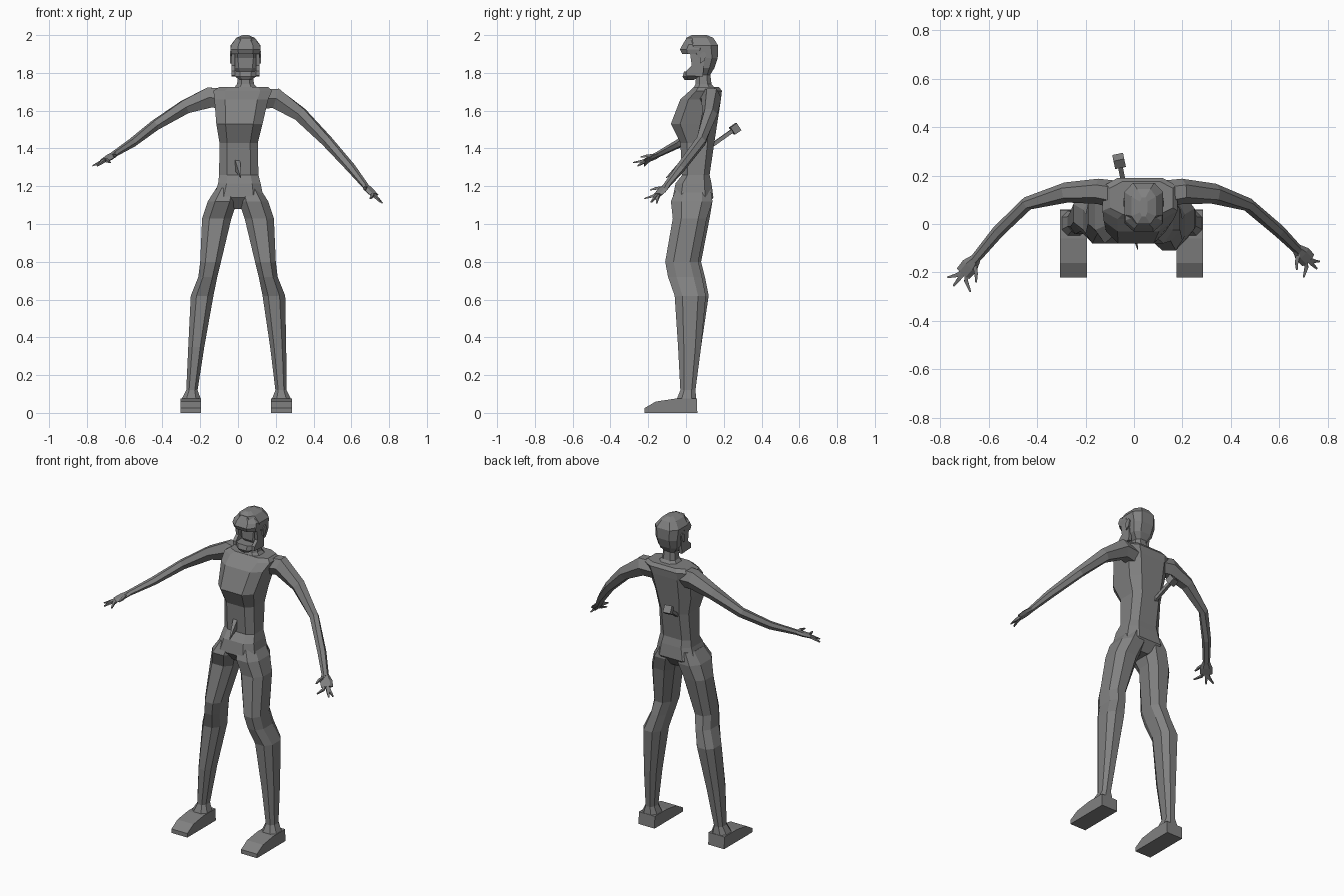
import bpy, bmesh, math
from mathutils import Vector

grey = bpy.data.materials.new("stone grey")
grey.diffuse_color = (0.22, 0.22, 0.22, 1)


def finish(name, bm):
    bmesh.ops.recalc_face_normals(bm, faces=bm.faces)
    me = bpy.data.meshes.new(name)
    bm.to_mesh(me)
    bm.free()
    me.materials.append(grey)
    ob = bpy.data.objects.new(name, me)
    bpy.context.collection.objects.link(ob)
    return ob


def skin(name, rings):
    """Bridge equal-length rings of points and cap both ends."""
    bm = bmesh.new()
    vs = [[bm.verts.new(p) for p in r] for r in rings]
    n = len(vs[0])
    for a, b in zip(vs, vs[1:]):
        for i in range(n):
            j = (i + 1) % n
            bm.faces.new((a[i], a[j], b[j], b[i]))
    bm.faces.new(vs[0])
    bm.faces.new(vs[-1])
    return finish(name, bm)


def level_loft(name, sections, k=0.5):
    """Sections are (z, x0, x1, y0, y1) chamfered rectangles."""
    shape = [(-1, -k), (-k, -1), (k, -1), (1, -k), (1, k), (k, 1), (-k, 1), (-1, k)]
    return skin(name, [[((x0 + x1) / 2 + u * (x1 - x0) / 2,
                         (y0 + y1) / 2 + v * (y1 - y0) / 2, z) for u, v in shape]
                       for z, x0, x1, y0, y1 in sections])


def limb(name, path, sides=6):
    """Path entries are (x, y, z, half height, half width)."""
    pts = [Vector(p[:3]) for p in path]
    rings = []
    for i, (p, e) in enumerate(zip(pts, path)):
        d = (pts[min(i + 1, len(pts) - 1)] - pts[max(i - 1, 0)]).normalized()
        side = d.cross(Vector((0, 0, 1))).normalized()
        up = side.cross(d)
        rings.append([p + up * e[3] * math.cos(t) + side * e[4] * math.sin(t)
                      for t in [math.tau * (s + 0.5) / sides for s in range(sides)]])
    return skin(name, rings)


def extrude_x(name, profile, x0, x1):
    return skin(name, [[(x, y, z) for y, z in profile] for x in (x0, x1)])


# Torso with jutting chest, slim waist and pelvis
level_loft("torso", [
    (1.08, -0.03, 0.05, -0.02, 0.10),
    (1.14, -0.13, 0.135, -0.07, 0.145),
    (1.215, -0.105, 0.12, -0.055, 0.135),
    (1.26, -0.10, 0.108, -0.02, 0.125),
    (1.43, -0.098, 0.105, -0.03, 0.15),
    (1.53, -0.115, 0.13, -0.08, 0.165),
    (1.66, -0.125, 0.16, -0.03, 0.185),
    (1.705, -0.13, 0.18, 0.02, 0.19),
    (1.725, -0.10, 0.16, 0.04, 0.175)], 0.6)

# Neck
level_loft("neck", [
    (1.70, -0.04, 0.12, 0.03, 0.17),
    (1.74, -0.005, 0.085, 0.05, 0.135),
    (1.82, 0.005, 0.075, 0.055, 0.125)])

# Legs and feet
leg = [(1.19, 0.0, 0.115, -0.05, 0.13), (1.12, 0.005, 0.16, -0.08, 0.14),
       (1.03, 0.035, 0.19, -0.07, 0.11), (0.80, 0.09, 0.20, -0.11, 0.065),
       (0.72, 0.11, 0.21, -0.095, 0.085), (0.62, 0.13, 0.25, -0.06, 0.105),
       (0.35, 0.17, 0.255, -0.042, 0.08), (0.12, 0.198, 0.258, -0.03, 0.05),
       (0.07, 0.178, 0.283, -0.05, 0.055)]
sole = [(-0.22, 0), (-0.22, 0.025), (-0.16, 0.06), (-0.06, 0.075),
        (0.057, 0.075), (0.06, 0)]
level_loft("right_leg", leg)
extrude_x("right_foot", sole, 0.175, 0.285)
left = []
for z, a, b, y0, y1 in leg:
    s = max(0, 0.02 * (1 - z / 0.6))          # wider stance at the ankle
    f = 0.03 if 0.6 < z < 1.1 else 0.0        # knee is less bent
    left.append((z, -b - s, -a - s, y0 + f, y1 + f * 0.5))
level_loft("left_leg", left)
extrude_x("left_foot", sole, -0.305, -0.195)

# Arms
limb("right_arm", [
    (0.08, 0.115, 1.66, 0.06, 0.06), (0.20, 0.135, 1.665, 0.062, 0.052),
    (0.33, 0.125, 1.58, 0.042, 0.042), (0.47, 0.08, 1.44, 0.032, 0.028),
    (0.60, -0.03, 1.295, 0.025, 0.026), (0.68, -0.11, 1.195, 0.015, 0.02)])
limb("left_arm", [
    (-0.04, 0.115, 1.66, 0.06, 0.06), (-0.15, 0.135, 1.67, 0.062, 0.052),
    (-0.28, 0.13, 1.62, 0.042, 0.042), (-0.44, 0.085, 1.522, 0.03, 0.028),
    (-0.56, -0.03, 1.43, 0.024, 0.026), (-0.66, -0.15, 1.367, 0.015, 0.02)])


# Hands: flat palm, fingers and thumb
def hand(side, wrist, palm, tips, thumb):
    w, p = Vector(wrist), Vector(palm)
    limb(side + "_palm", [(*w, 0.014, 0.02), (*w.lerp(p, 0.5), 0.014, 0.036),
                          (*p, 0.011, 0.034)])
    for i, tip in enumerate(tips):
        t = Vector(tip)
        limb(f"{side}_finger_{i + 1}", [(*w.lerp(p, 0.7), 0.01, 0.013),
                                        (*p.lerp(t, 0.4), 0.009, 0.011),
                                        (*t, 0.004, 0.005)], 4)
    t = Vector(thumb)
    limb(side + "_thumb", [(*w.lerp(p, 0.2), 0.01, 0.012),
                           (*w.lerp(t, 0.65), 0.01, 0.01), (*t, 0.004, 0.005)], 4)


hand("right", (0.67, -0.10, 1.205), (0.72, -0.15, 1.155),
     [(0.765, -0.155, 1.11), (0.755, -0.185, 1.115), (0.70, -0.22, 1.135)],
     (0.672, -0.19, 1.18))
hand("left", (-0.65, -0.14, 1.372), (-0.705, -0.205, 1.338),
     [(-0.77, -0.22, 1.308), (-0.745, -0.255, 1.308), (-0.675, -0.28, 1.325)],
     (-0.652, -0.24, 1.355))

# Head: skull, peaked brow and open face frame
level_loft("skull", [
    (1.785, 0.005, 0.075, 0.06, 0.125),
    (1.825, -0.025, 0.105, 0.035, 0.15),
    (1.88, -0.035, 0.115, 0.035, 0.168),
    (1.945, -0.04, 0.12, 0.0, 0.17),
    (1.985, -0.01, 0.09, 0.0, 0.145),
    (2.0, 0.025, 0.055, 0.03, 0.11)], 0.55)
level_loft("brow", [
    (1.90, -0.035, 0.115, -0.02, 0.09),
    (1.925, -0.04, 0.12, -0.032, 0.11),
    (1.95, -0.036, 0.116, -0.018, 0.11),
    (1.98, -0.005, 0.085, 0.0, 0.11)])
level_loft("chin", [
    (1.762, 0.01, 0.07, -0.008, 0.04),
    (1.78, -0.015, 0.095, -0.018, 0.07),
    (1.808, -0.022, 0.102, -0.01, 0.075)])
cheek = [(0.09, 1.78), (0.10, 1.94), (0.0, 1.93), (0.022, 1.90),
         (0.03, 1.84), (0.0, 1.81), (0.0, 1.785)]
ear = [(0.075, 1.85), (0.098, 1.865), (0.108, 1.90), (0.095, 1.915), (0.072, 1.895)]
for side, s in (("left", -1), ("right", 1)):
    extrude_x(side + "_cheek", cheek, 0.04 + s * 0.055, 0.04 + s * 0.075)
    extrude_x(side + "_ear", ear, 0.04 + s * 0.06, 0.04 + s * 0.083)

# Dagger driven through the back, point showing at the belly
end, point = Vector((-0.062, 0.262, 1.505)), Vector((0.015, -0.105, 1.245))
for name, a, b, h, w in (("dagger_handle", 0.0, 0.42, 0.014, 0.014),
                         ("dagger_pommel", -0.04, 0.05, 0.032, 0.032)):
    limb(name, [(*end.lerp(point, a), h, w), (*end.lerp(point, b), h, w)], 4)
limb("dagger_blade", [(*end.lerp(point, 0.4), 0.03, 0.016),
                      (*end.lerp(point, 0.75), 0.04, 0.018),
                      (*point, 0.002, 0.002)], 4)
